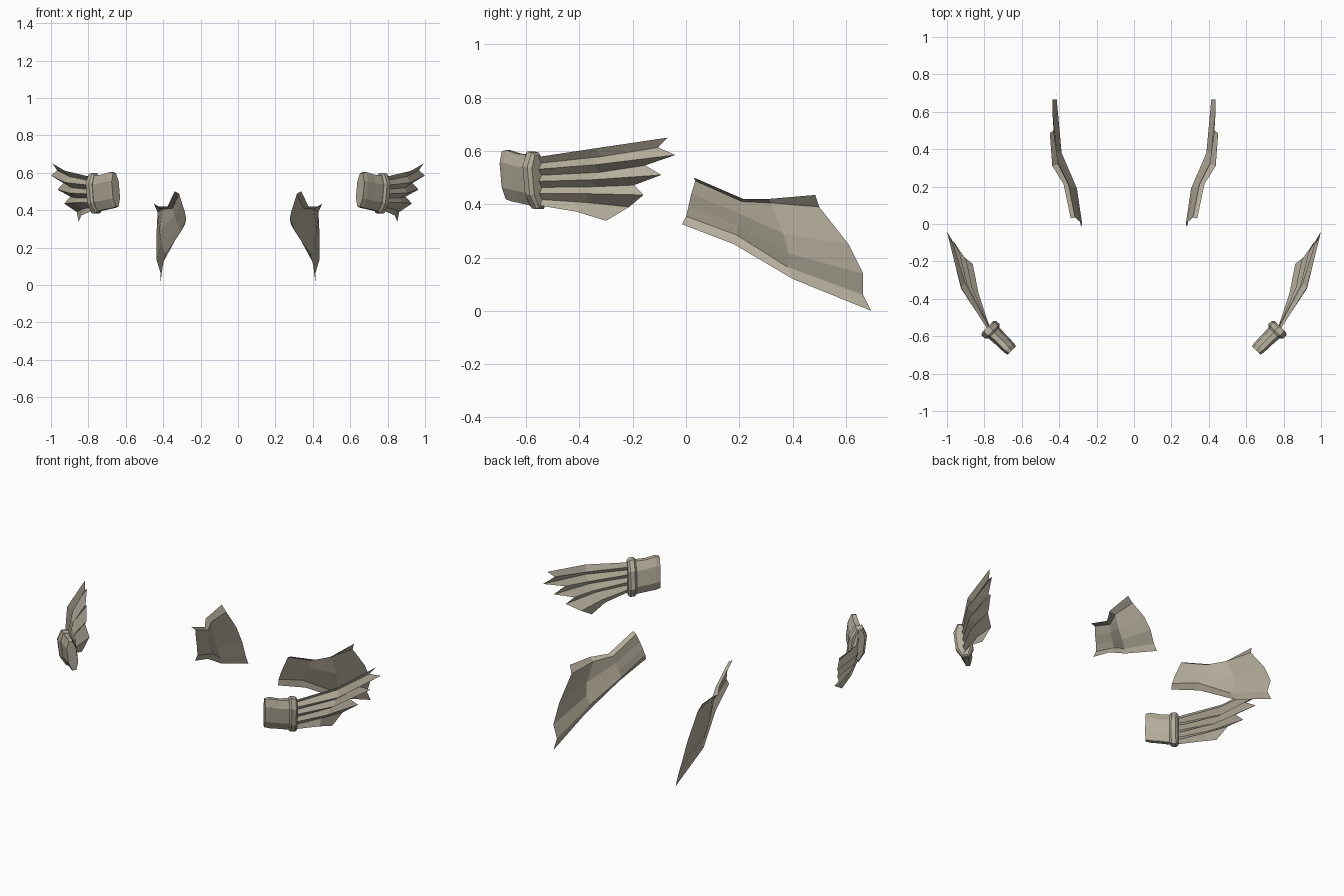
import bpy
import bmesh
from math import cos, sin, radians
from mathutils import Vector

old = bpy.data.objects.get("Cube")
if old:
    bpy.data.objects.remove(old, do_unlink=True)

COLOUR = (0.46, 0.42, 0.33, 1)
mat = bpy.data.materials.new("khaki_grey_armour")
mat.use_nodes = True
mat.diffuse_color = COLOUR
shader = mat.node_tree.nodes["Principled BSDF"]
shader.inputs["Base Color"].default_value = COLOUR
shader.inputs["Roughness"].default_value = 0.8


def loft(name, rows, closed=False):
    """Skin rows of points into a flat-shaded sheet or capped tube, once per side."""
    for side, label in ((1, "left"), (-1, "right")):
        bm = bmesh.new()
        grid = [[bm.verts.new((p[0] * side, p[1], p[2])) for p in row] for row in rows]
        n = len(grid[0])
        for a, b in zip(grid, grid[1:]):
            for i in range(n if closed else n - 1):
                j = (i + 1) % n
                bm.faces.new((a[i], a[j], b[j], b[i]))
        if closed:
            bm.faces.new(grid[0])
            bm.faces.new(grid[-1])
            bmesh.ops.recalc_face_normals(bm, faces=bm.faces)
        elif side < 0:
            bmesh.ops.reverse_faces(bm, faces=bm.faces)
        mesh = bpy.data.meshes.new(f"{label}_{name}")
        bm.to_mesh(mesh)
        bm.free()
        mesh.materials.append(mat)
        obj = bpy.data.objects.new(f"{label}_{name}", mesh)
        bpy.context.collection.objects.link(obj)


# Hip plates: rows run from the flared lower lip to the flared upper lip
loft("hip_plate", [
    [(.283, -.015, .325), (.33, .18, .25), (.40, .40, .12), (.416, .695, 0)],
    [(.277, 0, .355), (.305, .19, .285), (.387, .38, .165), (.413, .665, .06)],
    [(.285, .01, .395), (.32, .195, .32), (.41, .385, .215), (.437, .665, .14)],
    [(.30, .02, .44), (.34, .20, .365), (.42, .365, .29), (.437, .61, .25)],
    [(.315, .035, .488), (.35, .21, .41), (.405, .32, .405), (.43, .50, .39)],
    [(.338, .03, .50), (.377, .215, .42), (.437, .31, .42), (.45, .485, .435)],
])

# Cuffs: flattened eight-sided tubes along a diagonal axis
outward = Vector((.7, -.7, 0))
upward = outward * .12 + Vector((0, 0, 1))
section = [(1, .5), (.4, 1), (-.4, 1), (-1, .5), (-1, -.5), (-.4, -1), (.4, -1), (1, -.5)]


def ring(centre, half_width, half_height):
    c = Vector(centre)
    return [c + outward * (u * half_width) + upward * (v * half_height) for u, v in section]


loft("cuff", [
    ring((.653, -.677, .509), .027, .089),
    ring((.67, -.66, .508), .031, .096),
    ring((.71, -.62, .497), .033, .093),
    ring((.755, -.577, .49), .036, .096),
], closed=True)

# Raised band at the wide end of each cuff
loft("cuff_band", [
    ring((.75, -.582, .491), .038, .098),
    ring((.758, -.574, .491), .05, .107),
    ring((.776, -.557, .488), .049, .106),
    ring((.784, -.549, .487), .036, .098),
], closed=True)

# Fins: ridges spread out of the band, with inset valleys pleated between them
middles = [(.925, -.34, .61), (.925, -.345, .548), (.905, -.355, .492),
           (.875, -.375, .44), (.838, -.41, .372)]
tips = [(.993, -.07, .65), (1, -.04, .585), (.965, -.093, .51),
        (.93, -.16, .435), (.852, -.30, .338)]
valley_tips = [(.967, -.105, .613), (.932, -.153, .546),
               (.896, -.194, .472), (.862, -.213, .39)]


def pleat(step):
    """One ridge (even step) or valley (odd step), from root to tip."""
    i, is_valley = divmod(step, 2)
    t = step / 8
    root = Vector((.785, -.56 + .012 * t, .577 - .182 * t))
    if not is_valley:
        return [root, Vector(middles[i]), Vector(tips[i])]
    middle = (Vector(middles[i]) + Vector(middles[i + 1])) / 2
    return [root - outward * .014, middle - outward * .035, Vector(valley_tips[i])]


loft("fin_fan", [pleat(step) for step in reversed(range(9))])
